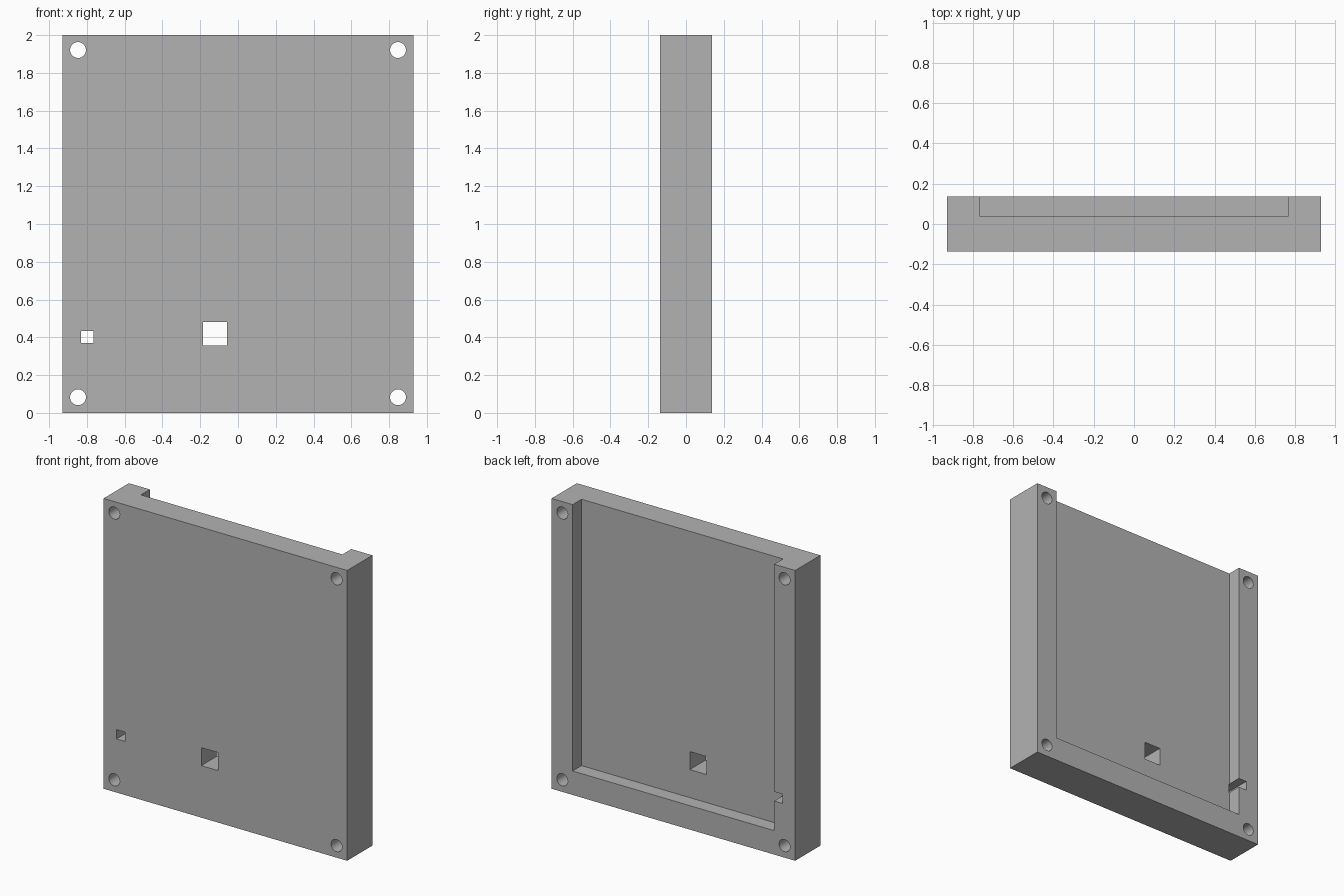
import bpy
import math

if "Cube" in bpy.data.objects:
    bpy.data.objects.remove(bpy.data.objects["Cube"])

HALF_W, HALF_D, HEIGHT = 0.928, 0.137, 2.0

grey = bpy.data.materials.new("plain grey")
grey.use_nodes = True
colour = (0.45, 0.45, 0.45, 1)
grey.diffuse_color = colour
grey.node_tree.nodes["Principled BSDF"].inputs["Base Color"].default_value = colour


def box(name, x, y, z):
    """Box spanning the given (low, high) ranges."""
    spans = (x, y, z)
    bpy.ops.mesh.primitive_cube_add(size=1, location=[sum(s) / 2 for s in spans])
    ob = bpy.context.object
    ob.name = name
    ob.scale = [s[1] - s[0] for s in spans]
    bpy.ops.object.transform_apply(location=True, rotation=True, scale=True)
    ob.data.materials.append(grey)
    return ob


def cut(body, cutter):
    """Subtract a cutter from the body and discard the cutter."""
    cutter.hide_render = True
    mod = body.modifiers.new(cutter.name, 'BOOLEAN')
    mod.operation = 'DIFFERENCE'
    mod.solver = 'EXACT'
    mod.object = cutter
    bpy.context.view_layer.objects.active = body
    bpy.ops.object.modifier_apply(modifier=mod.name)
    bpy.data.objects.remove(cutter)


# Solid slab
panel = box("panel", (-HALF_W, HALF_W), (-HALF_D, HALF_D), (0, HEIGHT))

# Rear recess, open at the top edge
cut(panel, box("recess", (-0.768, 0.768), (0.04, 0.3), (0.165, 2.2)))

# Square openings through the panel; the small one notches the recess wall
through = (-0.3, 0.3)
cut(panel, box("large_window", (-0.184, -0.057), through, (0.358, 0.482)))
cut(panel, box("small_window", (-0.83, -0.765), through, (0.369, 0.433)))

# Round mounting holes in the corners
for x in (-0.847, 0.847):
    for z in (0.083, 1.921):
        bpy.ops.mesh.primitive_cylinder_add(
            vertices=32, radius=0.042, depth=0.6,
            location=(x, 0, z), rotation=(math.pi / 2, 0, 0))
        hole = bpy.context.object
        hole.name = "mounting_hole"
        hole.data.materials.append(grey)
        cut(panel, hole)

# Smooth hole walls, crisp edges elsewhere
bpy.ops.object.select_all(action='DESELECT')
panel.select_set(True)
bpy.context.view_layer.objects.active = panel
bpy.ops.object.shade_smooth_by_angle(angle=math.radians(30))
